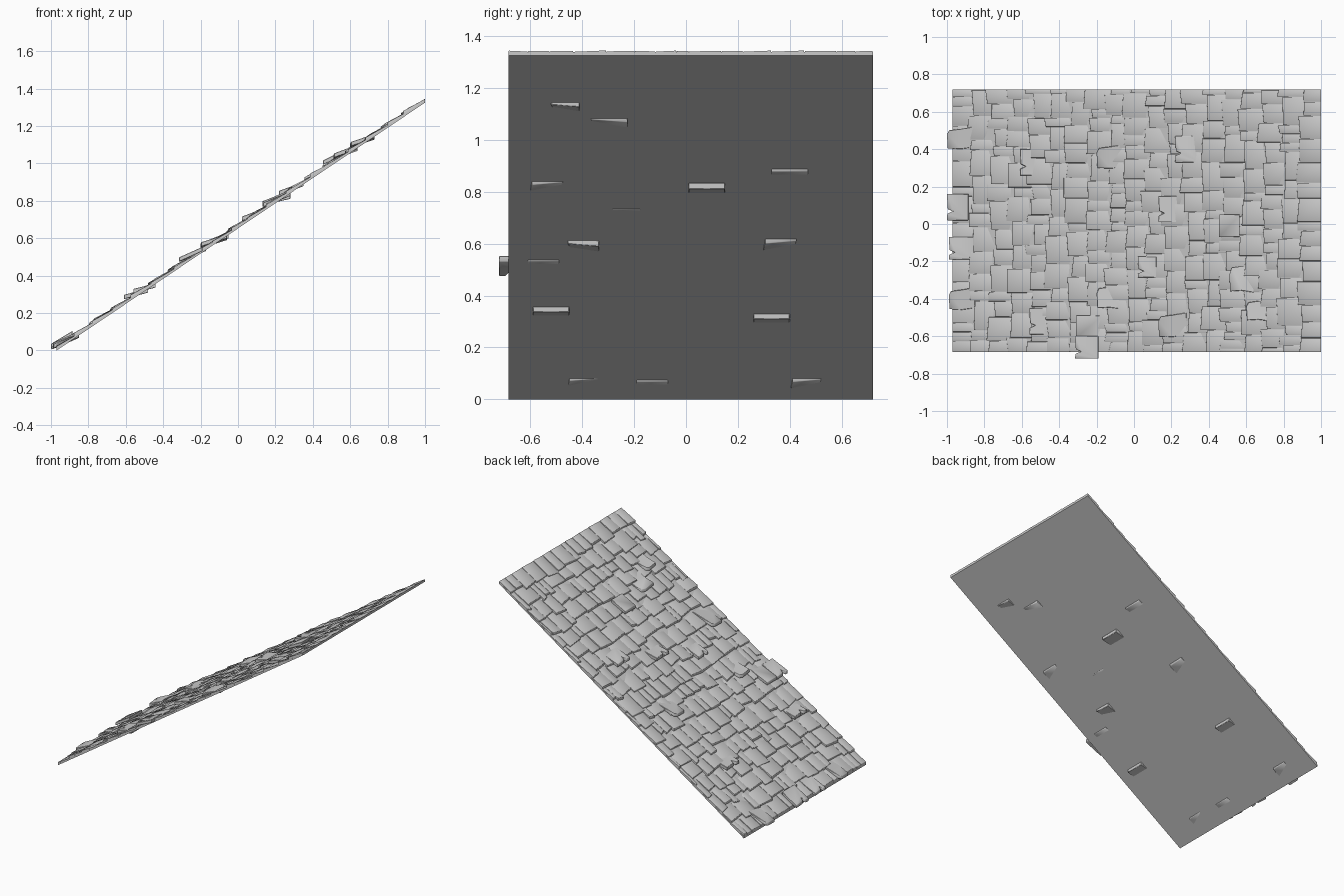
import bpy, bmesh, random
from math import sin, cos, radians

if "Cube" in bpy.data.objects:
    bpy.data.objects.remove(bpy.data.objects["Cube"])

random.seed(7)
X0, X1, Y0, Y1 = -0.97, 1.0, -0.685, 0.72
SLOPE = 1.325 / (X1 - X0)


def on_roof(x, y, h):
    """Point h above the underside plane of the sloping roof."""
    return (x, y, max(0.0, SLOPE * (x - X0) + h))


def prism(bm, outline, top, bottom):
    """Closed slab over an (x, y) outline; top and bottom are height functions."""
    lo = [bm.verts.new(on_roof(x, y, bottom(x, y))) for x, y in outline]
    hi = [bm.verts.new(on_roof(x, y, top(x, y))) for x, y in outline]
    n = len(outline)
    bm.faces.new(lo[::-1])
    bm.faces.new(hi)
    for i in range(n):
        j = (i + 1) % n
        bm.faces.new((lo[i], lo[j], hi[j], hi[i]))


def finish(bm, name, bevel=0.0, segments=2):
    bmesh.ops.recalc_face_normals(bm, faces=bm.faces[:])
    if bevel:
        bmesh.ops.bevel(bm, geom=bm.edges[:], offset=bevel, segments=segments,
                        profile=0.5, affect='EDGES', clamp_overlap=True)
    me = bpy.data.meshes.new(name)
    bm.to_mesh(me)
    bm.free()
    ob = bpy.data.objects.new(name, me)
    bpy.context.collection.objects.link(ob)
    bpy.ops.object.select_all(action='DESELECT')
    ob.select_set(True)
    bpy.context.view_layer.objects.active = ob
    bpy.ops.object.shade_smooth_by_angle(angle=radians(35))
    return ob


# roof deck
bm = bmesh.new()
prism(bm, [(X0, Y0), (X1, Y0), (X1, Y1), (X0, Y1)],
      lambda x, y: 0.014, lambda x, y: 0.0)
finish(bm, "roof_deck")

# courses of uneven shingles, thick at the lower edge and tucked under at the top
bm = bmesh.new()
ROWS = 19
PITCH = (X1 - X0) / ROWS
for r in range(ROWS):
    xa = X0 + r * PITCH
    y = Y0 - random.uniform(0, 0.06)
    while y < Y1:
        w = random.choice((0.05, 0.08, 0.1, 0.12, 0.14)) * random.uniform(0.9, 1.1)
        ya, yb = max(y, Y0), min(y + w, Y1)
        y += w
        if yb - ya < 0.015:
            continue
        low = X0 if r == 0 else xa + random.uniform(-0.028, 0.022)
        skew = 0 if r == 0 else random.uniform(-0.006, 0.006)
        high = min(xa + PITCH + 0.035, X1)
        thick = random.uniform(0.022, 0.032)
        roll = random.uniform(-0.05, 0.05)
        mid = (ya + yb) / 2
        end = 0.018 if r == ROWS - 1 else 0.011
        g = 0.001

        def top(x, yy):
            t = (x - low) / (high - low)
            return thick + (end - thick) * t + roll * (yy - mid)

        prism(bm, [(low + skew, ya + g), (high, ya + g), (high, yb - g), (low - skew, yb - g)],
              top, lambda x, yy: 0.004)
finish(bm, "shingle_courses", 0.004)

# loose shingles: x of lower edge, centre y, length, width, kind, lower and upper underside height
LOOSE = [
    (-1.00, 0.46, 0.15, 0.11, "warped", 0.028, -0.010),
    (-1.00, 0.09, 0.115, 0.14, "notched", 0.032, 0.024),
    (-0.99, -0.13, 0.13, 0.12, "notched", 0.024, -0.006),
    (-0.99, -0.40, 0.14, 0.11, "warped", 0.028, -0.006),
    (-0.61, 0.33, 0.13, 0.14, "notched", 0.032, -0.020),
    (-0.56, -0.52, 0.12, 0.14, "notched", 0.030, -0.020),
    (-0.20, 0.36, 0.15, 0.12, "warped", 0.030, -0.014),
    (-0.20, -0.39, 0.14, 0.12, "warped", 0.032, -0.018),
    (-0.31, -0.55, 0.14, 0.12, "plain", 0.030, -0.006),
    (-0.315, -0.66, 0.125, 0.12, "notched", 0.034, 0.006),
    (0.22, 0.40, 0.13, 0.14, "notched", 0.030, -0.010),
    (0.13, 0.08, 0.15, 0.14, "notched", 0.036, -0.030),
    (0.02, -0.23, 0.10, 0.11, "notched", 0.026, -0.002),
    (0.13, -0.54, 0.15, 0.12, "warped", 0.030, -0.010),
    (0.455, -0.01, 0.11, 0.12, "plain", 0.034, 0.016),
    (0.51, -0.29, 0.13, 0.14, "warped", 0.028, -0.010),
    (0.60, -0.46, 0.13, 0.11, "warped", 0.030, -0.012),
]
for i, (x, yc, ln, wd, kind, ha, hb) in enumerate(LOOSE):
    a, b = yc - wd / 2, yc + wd / 2
    out = [(x, a), (x + ln, a), (x + ln, b), (x, b)]
    roll = 0.0
    if kind == "notched":
        out += [(x + 0.004, yc - 0.01), (x + 0.03, yc - 0.022), (x + 0.002, yc - 0.035)]
    elif kind == "warped":
        s = random.choice((-1, 1))
        roll = 0.08 * s
        out = [(x + 0.004, a), (x + ln / 2, a - 0.004 * s), (x + ln, a + 0.006 * s),
               (x + ln, b + 0.006 * s), (x + ln / 2, b - 0.006), (x + 0.012, b - 0.014),
               (x, yc + 0.02)]
    under = lambda px, py: ha + (hb - ha) * (px - x) / ln + roll * (py - yc)
    bm = bmesh.new()
    prism(bm, out, lambda px, py: under(px, py) + 0.023, under)
    finish(bm, f"loose_shingle_{i + 1}", 0.002, 1)
